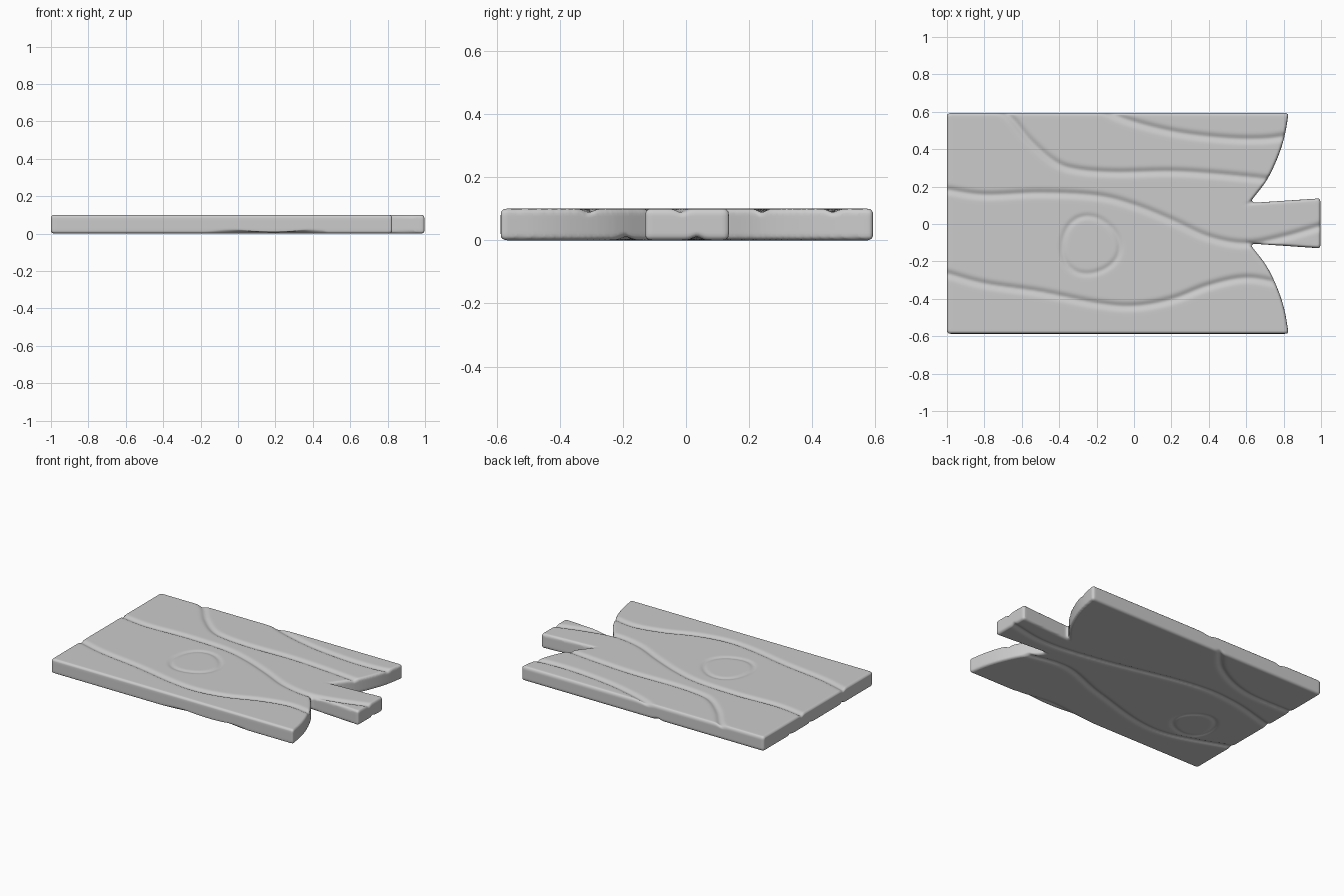
import bpy, math
from mathutils import Vector, kdtree

if "Cube" in bpy.data.objects:
    bpy.data.objects.remove(bpy.data.objects["Cube"])

THICK = 0.1


def smooth_path(pts, n=40):
    """Catmull-Rom samples through 2D points."""
    p = [Vector((x, y, 0)) for x, y in pts]
    p = [2 * p[0] - p[1]] + p + [2 * p[-1] - p[-2]]
    out = []
    for i in range(1, len(p) - 2):
        a, b, c, d = p[i - 1:i + 3]
        for k in range(n):
            t = k / n
            out.append(0.5 * (2 * b + (c - a) * t + (2 * a - 5 * b + 4 * c - d) * t * t
                              + (3 * b - a - 3 * c + d) * t ** 3))
    out.append(p[-2])
    return out


def ring(cx, cy, r, n=120):
    """Slightly wobbly knot ring."""
    out = []
    for i in range(n):
        a = 2 * math.pi * i / n
        q = r * (1 + 0.04 * math.cos(3 * a + 0.5))
        out.append(Vector((cx + q * math.cos(a), cy + q * math.sin(a), 0)))
    return out


def make_tree(points):
    tree = kdtree.KDTree(len(points))
    for i, p in enumerate(points):
        tree.insert(p, i)
    tree.balance()
    return tree


# Plank outline: straight left end, two curved prongs and a splayed tongue
upper = smooth_path([(0.827, 0.593), (0.805, 0.47), (0.77, 0.36), (0.71, 0.235), (0.617, 0.112)], 5)
lower = smooth_path([(0.617, -0.104), (0.71, -0.227), (0.77, -0.352), (0.805, -0.462), (0.827, -0.587)], 5)
corner = lambda x, y: Vector((x, y, 0))
outline = ([corner(-1, -0.587), corner(-1, 0.593)] + upper
           + [corner(0.997, 0.137), corner(0.997, -0.13)] + lower)
outline.reverse()
n = len(outline)
verts = [(p.x, p.y, z) for z in (0, THICK) for p in outline]
faces = [list(range(n))[::-1], list(range(n, 2 * n))]
faces += [[i, (i + 1) % n, n + (i + 1) % n, n + i] for i in range(n)]
mesh = bpy.data.meshes.new("wooden_plank")
mesh.from_pydata(verts, [], faces)
plank = bpy.data.objects.new("wooden_plank", mesh)
bpy.context.collection.objects.link(plank)

# Rounded rim, then an even dense surface for carving
bev = plank.modifiers.new("round_rim", 'BEVEL')
bev.width, bev.segments, bev.angle_limit = 0.013, 3, math.radians(35)
rem = plank.modifiers.new("even_surface", 'REMESH')
rem.mode, rem.voxel_size = 'VOXEL', 0.009
dg = bpy.context.evaluated_depsgraph_get()
dense = bpy.data.meshes.new_from_object(plank.evaluated_get(dg))
plank.modifiers.clear()
plank.data = dense

# Wood grain on the top
top_lines = [
    [(-0.17, 0.62), (-0.1, 0.58), (0.05, 0.53), (0.25, 0.485), (0.5, 0.457), (0.7, 0.455), (0.85, 0.475)],
    [(-0.72, 0.62), (-0.65, 0.56), (-0.55, 0.44), (-0.42, 0.33), (-0.3, 0.29), (-0.1, 0.275),
     (0.2, 0.28), (0.45, 0.265), (0.75, 0.235)],
    [(-1.02, 0.185), (-0.8, 0.155), (-0.5, 0.165), (-0.2, 0.15), (0, 0.1), (0.2, 0.02),
     (0.4, -0.07), (0.6, -0.105), (0.8, -0.07), (1.02, -0.005)],
    [(-1.02, -0.26), (-0.8, -0.32), (-0.5, -0.365), (-0.2, -0.425), (0, -0.44), (0.2, -0.405),
     (0.4, -0.33), (0.6, -0.29), (0.8, -0.32)],
]
# Wood grain underneath, arranged differently
bottom_lines = [
    [(-1.02, 0.3), (-0.63, 0.31), (-0.35, 0.43), (-0.17, 0.62)],
    [(-1.02, 0.08), (-0.65, 0.17), (-0.31, 0.17), (0.3, 0.04), (0.7, -0.01), (1.02, 0.04)],
    [(-1.02, -0.25), (-0.5, -0.4), (0.04, -0.28), (0.4, -0.16), (0.72, -0.2)],
    [(-0.15, -0.61), (-0.05, -0.59), (0.2, -0.56), (0.45, -0.6)],
]
top_pts = [p for l in top_lines for p in smooth_path(l)]
bottom_pts = [p for l in bottom_lines for p in smooth_path(l)]
trees = {"top": make_tree(top_pts), "bottom": make_tree(bottom_pts),
         "top_knot": make_tree(ring(-0.235, -0.115, 0.153)),
         "bottom_knot": make_tree(ring(-0.64, -0.19, 0.13))}


def carve(side, co):
    """Groove depth at a point: deep lines and a shallower knot ring."""
    p = Vector((co.x, co.y, 0))
    d = trees[side].find(p)[2]
    k = trees[side + "_knot"].find(p)[2]
    return max(0.011 * math.exp(-(d / 0.018) ** 2), 0.006 * math.exp(-(k / 0.014) ** 2))


for v in dense.vertices:
    t = v.co.z / THICK
    if t > 0.6:
        v.co.z -= carve("top", v.co) * min(1, (t - 0.6) / 0.3)
    elif t < 0.4:
        v.co.z += carve("bottom", v.co) * min(1, (0.4 - t) / 0.3)

for f in dense.polygons:
    f.use_smooth = True
